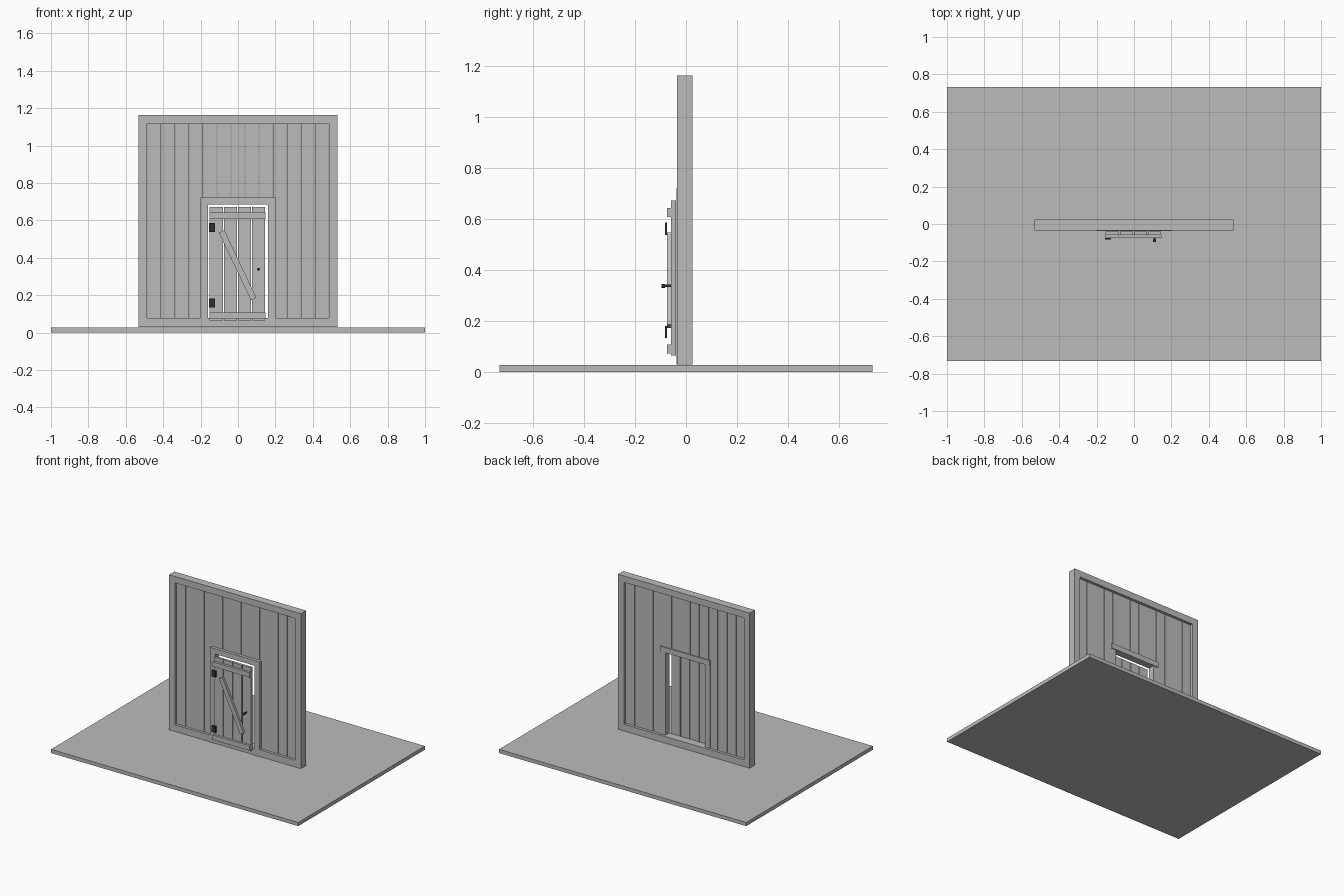
import bpy
import math

if "Cube" in bpy.data.objects:
    bpy.data.objects.remove(bpy.data.objects["Cube"])


def make_material(name, value):
    mat = bpy.data.materials.new(name)
    mat.diffuse_color = (value, value, value, 1)
    mat.use_nodes = True
    mat.node_tree.nodes["Principled BSDF"].inputs["Base Color"].default_value = mat.diffuse_color
    return mat


GREY = make_material("plain grey", 0.5)
DARK = make_material("dark iron", 0.03)


def box(name, x, y, z, mat=GREY):
    """Axis-aligned box from (min, max) pairs."""
    bpy.ops.mesh.primitive_cube_add(
        size=1, location=[(a + b) / 2 for a, b in (x, y, z)])
    ob = bpy.context.object
    ob.name = name
    ob.scale = [b - a for a, b in (x, y, z)]
    bpy.ops.object.transform_apply(location=False, rotation=False, scale=True)
    ob.data.materials.append(mat)
    return ob


def knob_part(name, radius, y0, y1):
    """Round part of the handle, pointing forward."""
    bpy.ops.mesh.primitive_cylinder_add(
        vertices=16, radius=radius, depth=y1 - y0,
        location=(0.11, (y0 + y1) / 2, 0.338), rotation=(math.pi / 2, 0, 0))
    ob = bpy.context.object
    ob.name = name
    ob.data.materials.append(DARK)
    bpy.ops.object.shade_smooth_by_angle()


# Ground slab
box("ground_slab", (-1, 1), (-0.732, 0.732), (0, 0.027))

# Heavy wall frame
FRAME_Y = (-0.035, 0.025)
box("left_post", (-0.533, -0.486), FRAME_Y, (0.029, 1.163))
box("right_post", (0.486, 0.533), FRAME_Y, (0.029, 1.163))
box("top_beam", (-0.486, 0.486), FRAME_Y, (1.116, 1.163))
box("bottom_sill", (-0.486, 0.486), FRAME_Y, (0.029, 0.078))

# Wall planks, the middle five stopping above the doorway
COUNT, GAP = 13, 0.003
pitch = 0.972 / COUNT
for i in range(COUNT):
    cx = (i - (COUNT - 1) / 2) * pitch
    bottom = 0.70 if abs(cx) < 0.18 else 0.078
    half = (pitch - GAP) / 2
    box(f"wall_plank_{i + 1}", (cx - half, cx + half),
        (-0.016, 0.005), (bottom, 1.116))

# Door surround
box("door_lintel", (-0.2, 0.2), (-0.038, 0.014), (0.684, 0.722))
box("left_jamb", (-0.2, -0.161), (-0.038, 0.008), (0.029, 0.684))
box("right_jamb", (0.161, 0.2), (-0.038, 0.008), (0.029, 0.684))

# Door boards
for i in range(4):
    cx = (i - 1.5) * 0.0755 - 0.003
    box(f"door_board_{i + 1}", (cx - 0.035, cx + 0.035),
        (-0.058, -0.040), (0.064, 0.672))

# Door battens and diagonal brace
BATTEN_Y = (-0.075, -0.058)
box("upper_batten", (-0.152, 0.147), BATTEN_Y, (0.608, 0.643))
box("lower_batten", (-0.152, 0.147), BATTEN_Y, (0.072, 0.108))
dx, dz = 0.171, -0.361
length = math.hypot(dx, dz)
brace = box("diagonal_brace", (-0.016, 0.016), BATTEN_Y,
            (0.36 - length / 2, 0.36 + length / 2))
brace.location.x = -0.002
brace.rotation_euler.y = math.atan2(dx, dz) - math.pi

# Iron hinges and door knob
for name, z in (("upper_hinge", 0.562), ("lower_hinge", 0.157)):
    box(name, (-0.155, -0.124), (-0.083, -0.074), (z - 0.024, z + 0.024), DARK)
knob_part("knob_stem", 0.005, -0.088, -0.058)
knob_part("knob", 0.008, -0.097, -0.082)
